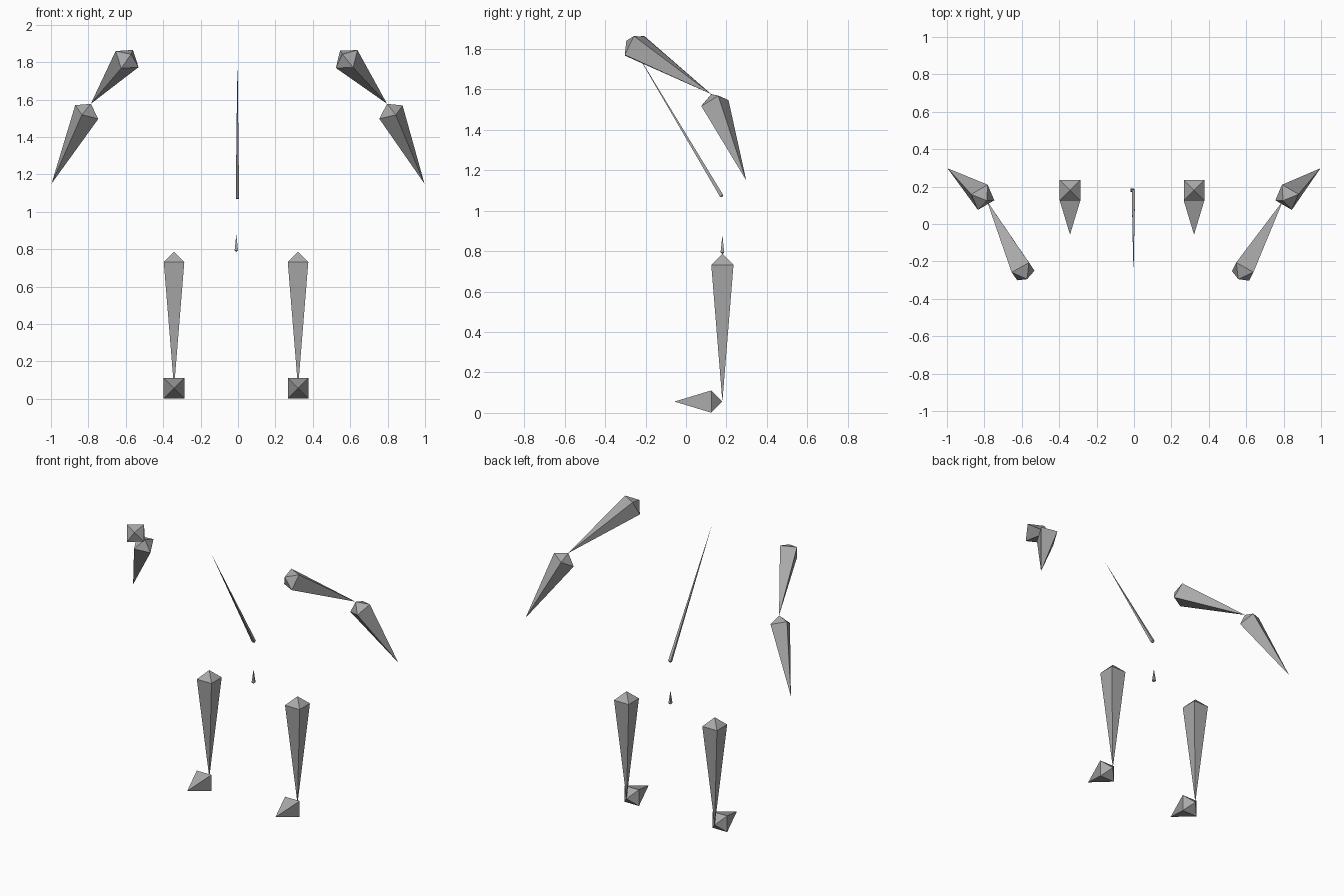
import bpy
from mathutils import Vector

if "Cube" in bpy.data.objects:
    bpy.data.objects.remove(bpy.data.objects["Cube"])

grey = bpy.data.materials.new("neutral grey")
grey.diffuse_color = (0.40, 0.40, 0.40, 1)
grey.use_nodes = True
grey.node_tree.nodes["Principled BSDF"].inputs["Base Color"].default_value = grey.diffuse_color


def bone(name, head, tail, half, hint=(1, 0, 0)):
    """Stretched octahedron: head point, square ring close to it, long taper to the tail."""
    head, tail = Vector(head), Vector(tail)
    axis = (tail - head).normalized()
    u = Vector(hint)
    u = (u - axis * u.dot(axis)).normalized()
    v = axis.cross(u)
    centre = head + axis * half
    ring = [centre + (u * a + v * b) * half
            for a, b in ((1, 1), (-1, 1), (-1, -1), (1, -1))]
    faces = []
    for i in range(4):
        j = (i + 1) % 4
        faces += [(0, 1 + j, 1 + i), (5, 1 + i, 1 + j)]
    mesh = bpy.data.meshes.new(name)
    mesh.from_pydata([head] + ring + [tail], [], faces)
    mesh.materials.append(grey)
    obj = bpy.data.objects.new(name, mesh)
    bpy.context.collection.objects.link(obj)


# Legs and feet
for side, x in (("left", -0.342), ("right", 0.321)):
    bone(side + "_leg", (x, 0.18, 0.787), (x, 0.18, 0.056), 0.055)
    bone(side + "_foot", (x, 0.18, 0.056), (x, -0.057, 0.056), 0.055)

# Arms: upper arm down to the elbow, then the forearm out to the tip
for side, s, shoulder_x, elbow_x, tilt in (("left", -1, 0.572, 0.787, 0.08),
                                           ("right", 1, 0.558, 0.797, 0.0)):
    elbow = (s * elbow_x, 0.125, 1.577)
    bone(side + "_upper_arm", (s * shoulder_x, -0.295, 1.842), elbow, 0.053,
         (s * 0.89, -0.45, -tilt))
    bone(side + "_forearm", elbow, (s * 0.997, 0.298, 1.15), 0.052,
         (s * 0.85, -0.49, 0.2))

# Thin spine and the small hip piece
bone("spine", (-0.003, 0.18, 1.067), (-0.003, -0.28, 1.84), 0.009)
bone("hip", (-0.009, 0.18, 0.785), (-0.009, 0.18, 0.88), 0.009)
